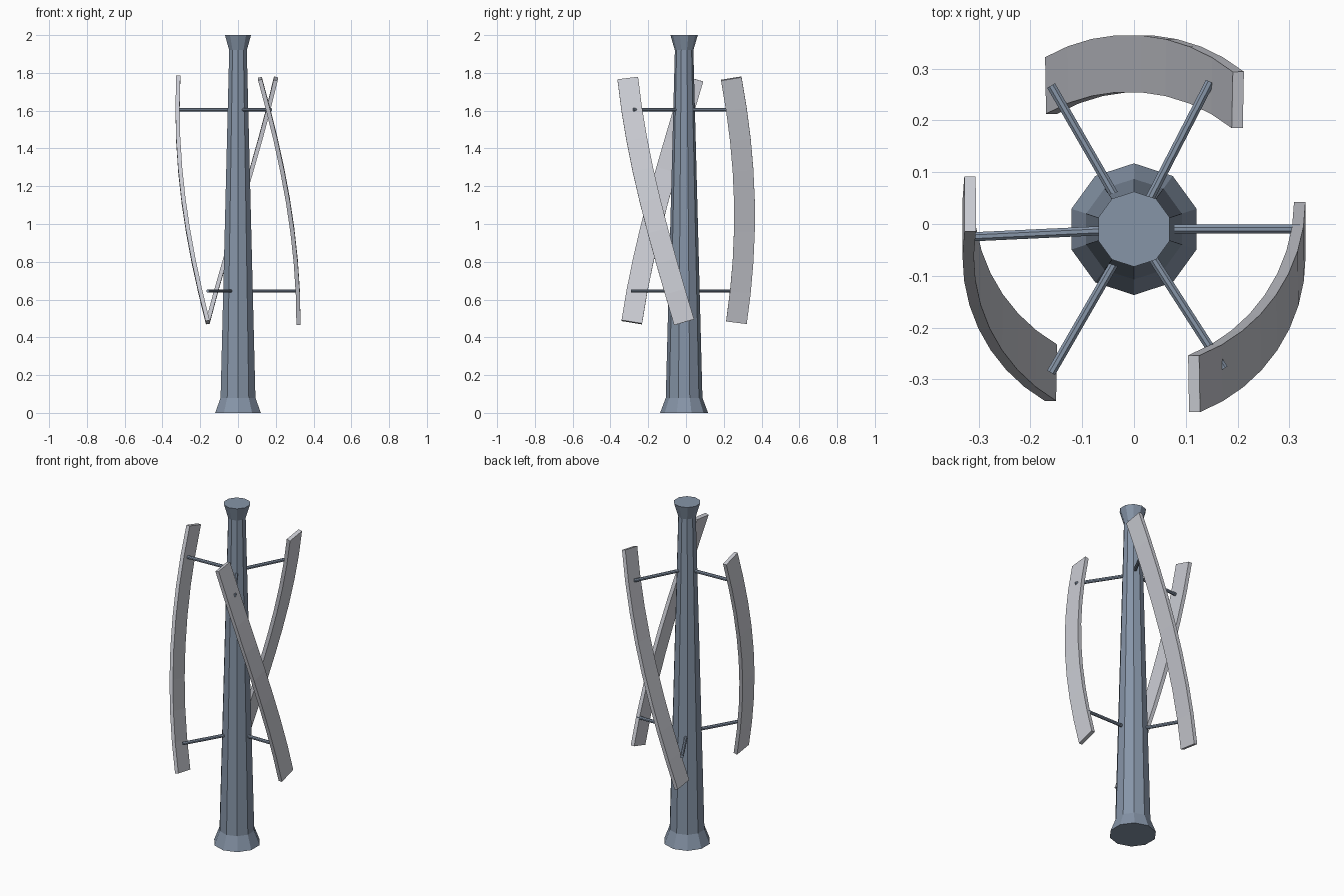
import bpy, bmesh, math
from mathutils import Vector

cube = bpy.data.objects.get("Cube")
if cube:
    bpy.data.objects.remove(cube, do_unlink=True)

AXIS = Vector((0, -0.01, 0))      # rotor axis
RADIUS = 0.32                     # blade path radius
LOW, HIGH, TWIST = 0.48, 1.77, -1.2
STEPS = 8
UP = Vector((0, 0, 1))


def material(name, rgb):
    mat = bpy.data.materials.new(name)
    mat.use_nodes = True
    mat.diffuse_color = (*rgb, 1)
    mat.node_tree.nodes["Principled BSDF"].inputs["Base Color"].default_value = (*rgb, 1)
    return mat


steel = material("blue grey steel", (0.24, 0.30, 0.39))
pale = material("pale grey", (0.60, 0.61, 0.66))


def loft(name, rings, mat):
    """Join a list of rings into one closed, flat shaded object."""
    bm = bmesh.new()
    loops = [[bm.verts.new(p) for p in ring] for ring in rings]
    n = len(loops[0])
    for a, b in zip(loops, loops[1:]):
        for i in range(n):
            j = (i + 1) % n
            bm.faces.new((a[i], a[j], b[j], b[i]))
    bm.faces.new(loops[0][::-1])
    bm.faces.new(loops[-1])
    bmesh.ops.recalc_face_normals(bm, faces=bm.faces)
    mesh = bpy.data.meshes.new(name)
    bm.to_mesh(mesh)
    bm.free()
    mesh.materials.append(mat)
    obj = bpy.data.objects.new(name, mesh)
    bpy.context.collection.objects.link(obj)
    return obj


def polar(angle, radius, z):
    return AXIS + Vector((radius * math.cos(angle), radius * math.sin(angle), z))


def circle(radius, z, sides):
    return [polar(math.pi / 2 + math.tau * i / sides, radius, z) for i in range(sides)]


# Tapered ten-sided tower with flared foot and cap
profile = [(0.127, 0), (0.097, 0.08), (0.049, 1.92), (0.0725, 2)]
loft("tower", [circle(r, z, 10) for r, z in profile], steel)


# Blade: rectangular section swept up a helix
def blade(name, start):
    path = [polar(start + TWIST * i / STEPS, RADIUS, LOW + (HIGH - LOW) * i / STEPS)
            for i in range(STEPS + 1)]
    rings = []
    for i, p in enumerate(path):
        tangent = path[min(i + 1, STEPS)] - path[max(i - 1, 0)]
        turn = UP.rotation_difference(tangent.normalized())
        rings.append([p + turn @ Vector((sx * 0.011, sy * 0.055, 0))
                      for sx, sy in ((-1, -1), (1, -1), (1, 1), (-1, 1))])
    loft(name, rings, pale)


# Arm: thin rod from the tower to the blade
def arm(name, angle, z):
    side = Vector((-math.sin(angle), math.cos(angle), 0))
    rings = []
    for r in (0.04, RADIUS):
        rings.append([polar(angle, r, z) + 0.0095 * (side * math.cos(t) + UP * math.sin(t))
                      for t in (math.tau * (k + 0.5) / 8 for k in range(8))])
    loft(name, rings, steel)


for place, k in (("right", 0), ("back", 1), ("left", 2)):
    start = math.tau * k / 3
    blade("blade_" + place, start)
    arm("lower_arm_" + place, start, 0.645)
    arm("upper_arm_" + place, start - 1, 1.605)
